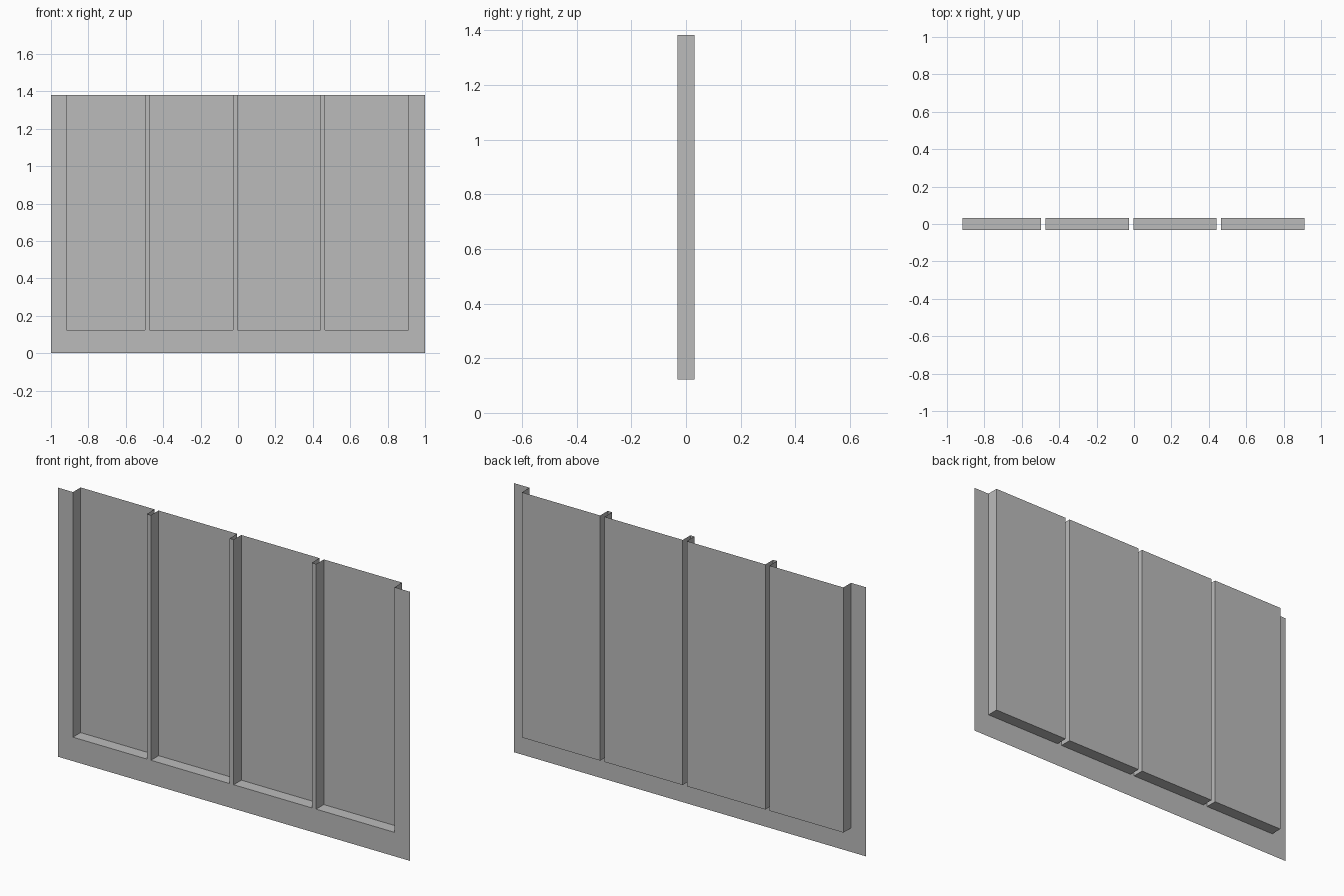
import bpy
import bmesh

cube = bpy.data.objects.get("Cube")
if cube:
    bpy.data.objects.remove(cube, do_unlink=True)

grey = bpy.data.materials.new("plain grey")
grey.use_nodes = True
grey.diffuse_color = (0.5, 0.5, 0.5, 1)
grey.node_tree.nodes["Principled BSDF"].inputs["Base Color"].default_value = (0.5, 0.5, 0.5, 1)

FRONT, BACK = -0.031, 0.031
SILL, TOP = 0.123, 1.382
BAYS = [(-0.916, -0.496), (-0.473, -0.026), (-0.003, 0.441), (0.466, 0.911)]


def make_object(name, quads):
    """Thin sheet object from a list of quads, with shared corners welded."""
    bm = bmesh.new()
    for quad in quads:
        bm.faces.new([bm.verts.new(p) for p in quad])
    bmesh.ops.remove_doubles(bm, verts=bm.verts, dist=0.0001)
    mesh = bpy.data.meshes.new(name)
    bm.to_mesh(mesh)
    bm.free()
    mesh.materials.append(grey)
    obj = bpy.data.objects.new(name, mesh)
    bpy.context.collection.objects.link(obj)


def upright(x0, x1, z0, z1, y):
    """Quad facing the front."""
    return [(x0, y, z0), (x1, y, z0), (x1, y, z1), (x0, y, z1)]


# Front frame: a bottom rail split at each bay, and the posts between bays
edges = [-1] + [x for bay in BAYS for x in bay] + [1]
frame = [upright(a, b, 0, SILL, FRONT) for a, b in zip(edges, edges[1:])]
frame += [upright(a, b, SILL, TOP, FRONT) for a, b in zip(edges[::2], edges[1::2])]
make_object("front_frame", frame)

# Recessed bays: back panel, two side walls and a floor, open at the top
for i, (a, b) in enumerate(BAYS, 1):
    make_object(f"recessed_panel_{i}", [
        upright(a, b, SILL, TOP, BACK),
        [(a, FRONT, SILL), (a, BACK, SILL), (a, BACK, TOP), (a, FRONT, TOP)],
        [(b, BACK, SILL), (b, FRONT, SILL), (b, FRONT, TOP), (b, BACK, TOP)],
        [(a, FRONT, SILL), (b, FRONT, SILL), (b, BACK, SILL), (a, BACK, SILL)],
    ])
